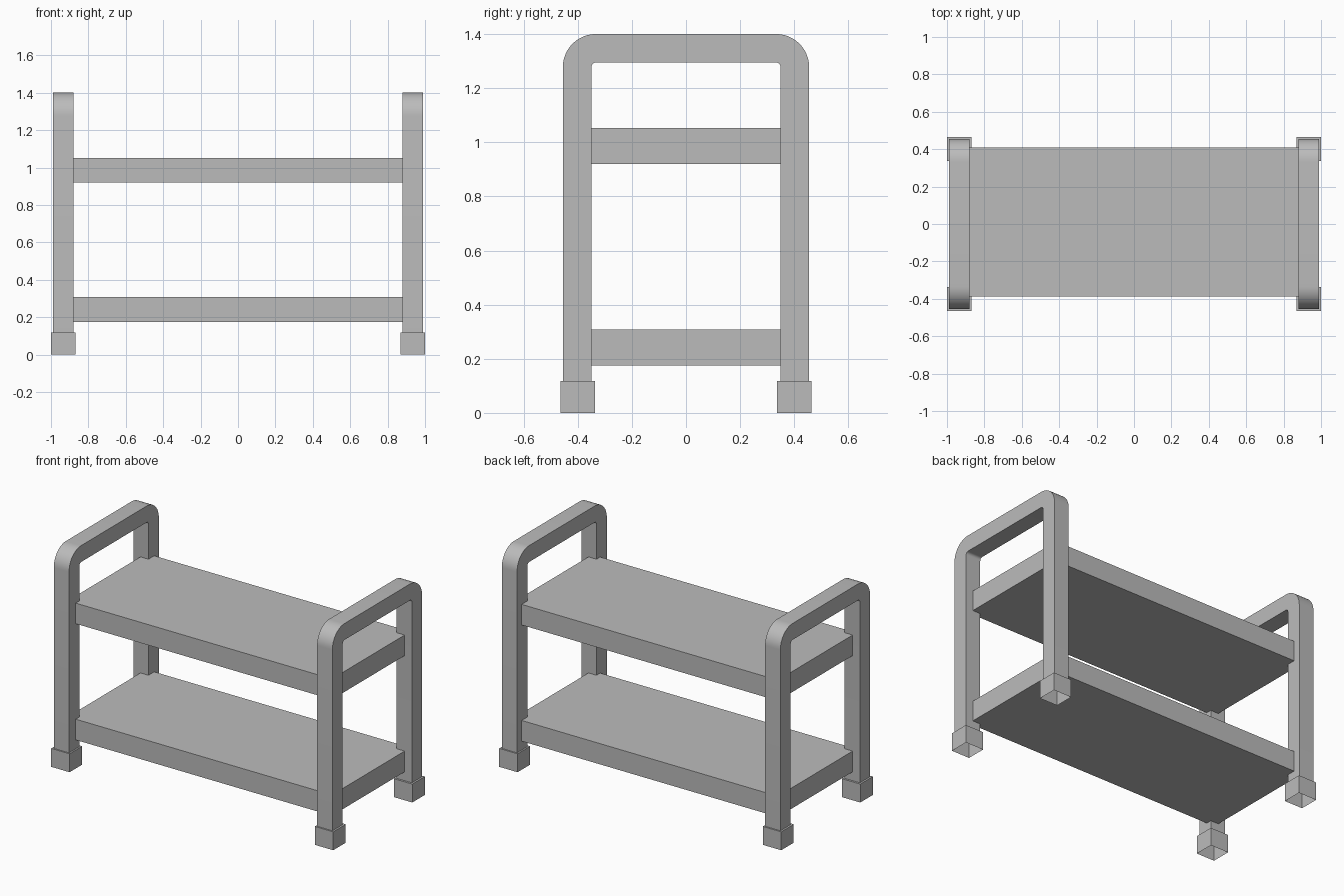
import bpy, bmesh
from math import sin, cos, pi, radians

old = bpy.data.objects.get("Cube")
if old:
    bpy.data.objects.remove(old, do_unlink=True)

COLOUR = (0.5, 0.5, 0.5, 1)
grey = bpy.data.materials.new("plain grey")
grey.use_nodes = True
grey.diffuse_color = COLOUR
grey.node_tree.nodes["Principled BSDF"].inputs["Base Color"].default_value = COLOUR


def finish(name, bm):
    mesh = bpy.data.meshes.new(name)
    bm.to_mesh(mesh)
    bm.free()
    mesh.materials.append(grey)
    obj = bpy.data.objects.new(name, mesh)
    bpy.context.collection.objects.link(obj)
    return obj


def box(name, x, y, z, open_bottom=False):
    bm = bmesh.new()
    bmesh.ops.create_cube(bm, size=1)
    for v in bm.verts:
        v.co = [r[0] if c < 0 else r[1] for c, r in zip(v.co, (x, y, z))]
    if open_bottom:
        bm.normal_update()
        under = [f for f in bm.faces if f.normal.z < -0.9]
        bmesh.ops.delete(bm, geom=under, context='FACES_ONLY')
    return finish(name, bm)


def arch(half, top, radius, bottom, steps=12):
    """Upside-down U path in (y, z) with rounded corners."""
    angles = [pi / 2 * i / steps for i in range(steps + 1)]
    right = [(half, bottom)]
    right += [(half - radius + radius * cos(a), top - radius + radius * sin(a)) for a in angles]
    return right + [(-y, z) for y, z in reversed(right)]


def frame(name, x0, x1):
    # Square-section bar spanning an outer and an inner arch
    outer = arch(0.455, 1.4, 0.122, 0.117)
    inner = arch(0.35, 1.295, 0.018, 0.117)
    bm = bmesh.new()
    rings = []
    for o, i in zip(outer, inner):
        corners = ((x0, o), (x1, o), (x1, i), (x0, i))
        rings.append([bm.verts.new((x, *p)) for x, p in corners])
    for a, b in zip(rings, rings[1:]):
        for k in range(4):
            n = (k + 1) % 4
            bm.faces.new((a[k], a[n], b[n], b[k]))
    bm.faces.new(rings[0])
    bm.faces.new(rings[-1])
    bmesh.ops.recalc_face_normals(bm, faces=bm.faces)
    obj = finish(name, bm)
    bpy.ops.object.select_all(action='DESELECT')
    obj.select_set(True)
    bpy.context.view_layer.objects.active = obj
    bpy.ops.object.shade_smooth_by_angle(angle=radians(30))


# End frames and their hollow feet
for side, s in (("left", 1), ("right", -1)):
    frame(side + "_end_frame", *sorted((s * 0.88, s * 0.988)))
    for end, t in (("back", 1), ("front", -1)):
        box(f"{end}_{side}_foot", sorted((s * 0.87, s)),
            sorted((t * 0.337, t * 0.464)), (0, 0.118), open_bottom=True)

# Shelves, let into the posts
for name, z in (("lower_shelf", (0.175, 0.308)), ("upper_shelf", (0.92, 1.052))):
    box(name, (-0.937, 0.937), (-0.387, 0.408), z)
